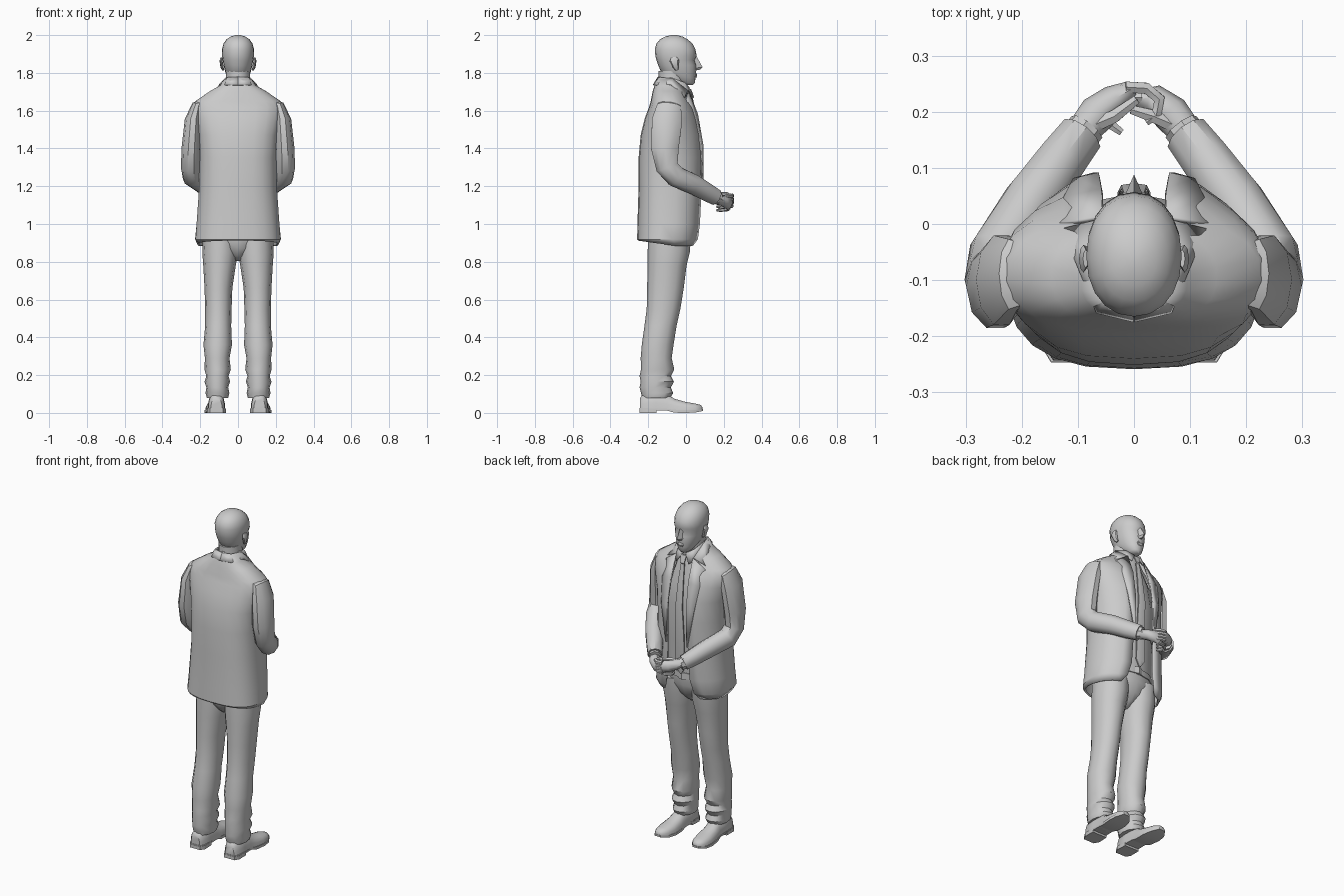
import bpy, bmesh, math
from mathutils import Vector

TAU = 2 * math.pi


def finish(name, bm, mirror=False, thick=0, angle=35):
    bmesh.ops.recalc_face_normals(bm, faces=bm.faces)
    me = bpy.data.meshes.new(name)
    bm.to_mesh(me)
    bm.free()
    for f in me.polygons:
        f.use_smooth = True
    me.set_sharp_from_angle(angle=math.radians(angle))
    ob = bpy.data.objects.new(name, me)
    bpy.context.collection.objects.link(ob)
    if thick:
        m = ob.modifiers.new("Thickness", 'SOLIDIFY')
        m.thickness, m.offset = thick, 0
    if mirror:
        ob.modifiers.new("Mirror", 'MIRROR')
    return ob


def loft(name, rings, closed=True, **kw):
    """Skin a list of equal-length point rings; closed rings get end caps."""
    bm = bmesh.new()
    vs = [[bm.verts.new(p) for p in r] for r in rings]
    n = len(rings[0])
    for a, b in zip(vs, vs[1:]):
        for i in range(n if closed else n - 1):
            j = (i + 1) % n
            bm.faces.new((a[i], a[j], b[j], b[i]))
    if closed:
        bm.faces.new(vs[0])
        bm.faces.new(vs[-1])
    return finish(name, bm, **kw)


def pw(v, p):
    return math.copysign(abs(v) ** p, v)


def slab(z, w, yb, yf, cx=0, p=1.0, n=12):
    """Horizontal rounded ring from half width and back / front depth."""
    yc, d = (yb + yf) / 2, (yf - yb) / 2
    return [(cx + w * pw(math.sin(TAU * i / n), p), yc + d * pw(math.cos(TAU * i / n), p), z)
            for i in range(n)]


def tube(name, pts, n=8, ref=(1, 0, 0), **kw):
    """Tube along (x, y, z, ra, rb) stations; ra lies along the ref direction."""
    c = [Vector(p[:3]) for p in pts]
    ref = Vector(ref)
    rings = []
    for i, p in enumerate(pts):
        t = (c[min(i + 1, len(c) - 1)] - c[max(i - 1, 0)]).normalized()
        u = (ref - t * t.dot(ref)).normalized()
        v = t.cross(u)
        rings.append([c[i] + u * p[3] * math.cos(TAU * k / n) + v * p[4] * math.sin(TAU * k / n)
                      for k in range(n)])
    return loft(name, rings, **kw)


# head and neck: z, half width, back y, front y
head = [(1.735, .022, -.02, .036), (1.748, .038, -.05, .047), (1.775, .055, -.10, .051),
        (1.80, .066, -.13, .054), (1.84, .076, -.147, .055), (1.868, .081, -.157, .046),
        (1.888, .084, -.162, .057), (1.925, .085, -.165, .05), (1.955, .077, -.157, .034),
        (1.978, .061, -.137, .008), (1.992, .04, -.11, -.018), (2.0, .014, -.078, -.048)]
loft("head", [slab(*r, p=.94, n=20) for r in head], angle=50)
loft("neck", [slab(1.64, .075, -.15, .0), slab(1.72, .064, -.143, -.005),
              slab(1.81, .064, -.145, .0)])
loft("nose", [[(-.008, .045, 1.882), (.008, .045, 1.882), (0, .059, 1.882)],
              [(-.019, .045, 1.825), (.019, .045, 1.825), (0, .088, 1.83)],
              [(-.012, .045, 1.815), (.012, .045, 1.815), (0, .072, 1.816)]])
tube("lips", [(0, .049, 1.776, .012, .006), (0, .053, 1.787, .022, .006), (0, .05, 1.798, .012, .006)])
tube("ear", [(.078, -.048, 1.815, .006, .008), (.085, -.054, 1.83, .008, .015),
             (.09, -.062, 1.865, .008, .025), (.086, -.062, 1.882, .005, .016)], mirror=True)

# open jacket: z, half width, back y, front y, half gap at front
rows = [(.885, .21, -.25, .05, .12), (.92, .223, -.254, .068, .095), (1.0, .216, -.252, .075, .075),
        (1.2, .202, -.246, .084, .068), (1.35, .202, -.246, .09, .064), (1.47, .212, -.235, .082, .062),
        (1.56, .232, -.213, .06, .06), (1.615, .238, -.192, .036, .058), (1.648, .222, -.182, .015, .056),
        (1.70, .145, -.172, -.005, .052), (1.73, .092, -.162, -.025, .05), (1.765, .069, -.15, -.045, .048)]


def jacket_row(z, w, yb, yf, gap, n=10):
    yc, d = (yb + yf) / 2, (yf - yb) / 2
    a0 = math.asin((gap / w) ** (1 / .85))
    half = []
    for i in range(n + 1):
        a = a0 + (math.pi - a0) * i / n
        p = .85 if a < math.pi / 2 else .75
        x, y = w * pw(math.sin(a), p), yc + d * pw(math.cos(a), 1 if z > 1.3 and p > .8 else p)
        lift = max(0, -y - .05) * .15 if z < .9 else 0
        half.append((x, y, z + lift))
    half[-1] = (0, half[-1][1], half[-1][2])
    return half + [(-x, y, z) for x, y, z in half[-2::-1]]


loft("jacket", [jacket_row(*r) for r in rows], closed=False, thick=.01, angle=30)

# collar and lapels
loft("jacket_collar",
     [[(0, -.148, 1.775), (.05, -.135, 1.775), (.068, -.07, 1.767), (.055, .008, 1.705)],
      [(0, -.172, 1.735), (.065, -.157, 1.735), (.097, -.08, 1.738), (.127, -.01, 1.665)]],
     closed=False, thick=.008, mirror=True)
loft("lapel",
     [[(.055, .012, 1.705), (.057, .06, 1.58), (.062, .088, 1.42), (.066, .088, 1.2)],
      [(.134, -.002, 1.648), (.124, .045, 1.56), (.108, .078, 1.42), (.071, .088, 1.2)]],
     closed=False, thick=.008, mirror=True)

# shirt, shirt collar, tie, belt
loft("shirt", [slab(.97, .165, -.19, .03), slab(1.2, .165, -.2, .04), slab(1.42, .17, -.2, .055),
               slab(1.56, .15, -.17, .035), slab(1.66, .09, -.15, .012), slab(1.72, .067, -.145, .0)])
loft("shirt_collar",
     [[(.0, -.146, 1.782), (.064, -.08, 1.775), (.05, -.01, 1.75), (.008, .014, 1.725)],
      [(.0, -.148, 1.73), (.07, -.08, 1.725), (.06, .012, 1.69), (.04, .033, 1.67)]],
     closed=False, thick=.006, mirror=True)
loft("tie", [slab(z, w, y - .014, y, n=6) for z, w, y in
             [(1.01, .004, .055), (1.05, .034, .06), (1.25, .031, .065), (1.42, .026, .073),
              (1.56, .02, .056), (1.665, .013, .037), (1.672, .015, .042), (1.715, .022, .027)]])
loft("belt", [slab(.975, .174, -.198, .037), slab(1.01, .174, -.198, .037)])
loft("belt_buckle", [slab(.972, .025, .028, .045, n=4, p=.5), slab(1.013, .025, .028, .045, n=4, p=.5)])

# sleeves, cuffs
tube("sleeve", [(.165, -.09, 1.65, .015, .045), (.216, -.09, 1.625, .03, .066),
                (.236, -.1, 1.55, .046, .084), (.247, -.112, 1.4, .052, .077),
                (.25, -.1, 1.3, .052, .062), (.24, -.055, 1.252, .056, .058),
                (.182, .04, 1.21, .052, .055), (.13, .112, 1.168, .046, .05),
                (.095, .158, 1.142, .042, .045)], n=10, mirror=True, angle=38)
tube("shirt_cuff", [(.105, .145, 1.146, .034, .037), (.084, .173, 1.137, .034, .036)], mirror=True)

# clasped hands, one resting over the other
UP = (0, 0, 1)
for s, dz, dy, label in ((-1, .008, .006, "upper"), (1, -.008, -.012, "lower")):
    tube(label + "_palm", [(s * x, y, z + dz, a, b) for x, y, z, a, b in
                           [(.092, .165, 1.138, .025, .029), (.065, .197, 1.13, .029, .034),
                            (.035, .222, 1.12, .036, .027), (.005, .234 + dy, 1.115, .036, .016)]],
         ref=UP, angle=50)
    for k in range(4):
        z, r = 1.143 + dz - k * .018, .0115 - k * .0006
        tube(f"{label}_finger_{k + 1}",
             [(s * .015, .238 + dy, z, r, r), (s * -.022, .236 + dy, z - .003, r, r),
              (s * -.045, .217 + dy, z - .006, r, r), (s * -.04, .188 + dy, z - .008, r * .9, r * .9),
              (s * -.022, .175 + dy, z - .008, r * .6, r * .6)], n=6, ref=UP, angle=50)
    tube(label + "_thumb", [(s * .068, .178, 1.143 + dz, .014, .015), (s * .035, .192, 1.15 + dz, .012, .013),
                            (s * -.005, .216 + dy, 1.152 + dz, .008, .009)], n=6, ref=UP, angle=50)

# trousers: z, inner x, outer x, back y, front y
loft("trouser_seat", [slab(.805, .02, -.13, -.06), slab(.83, .05, -.165, -.025), slab(.87, .12, -.19, .008),
                      slab(.93, .186, -.203, .03), slab(1.0, .17, -.195, .032)], angle=50)
leg = [(.95, .0, .186, -.2, .028), (.85, .001, .189, -.203, .02), (.78, .012, .184, -.203, .003),
       (.66, .03, .177, -.206, -.012), (.55, .034, .174, -.208, -.03), (.46, .036, .174, -.22, -.05),
       (.36, .032, .183, -.234, -.066), (.29, .045, .175, -.24, -.076), (.23, .038, .178, -.238, -.062),
       (.195, .05, .168, -.246, -.08), (.165, .042, .177, -.24, -.064), (.135, .052, .167, -.246, -.08),
       (.105, .046, .172, -.238, -.068), (.08, .052, .165, -.232, -.082)]
loft("trouser_leg", [slab(z, (o - i) / 2, b, f, cx=(o + i) / 2, p=.95, n=12) for z, i, o, b, f in leg],
     mirror=True, angle=38)


# shoes: y, centre x, half width, top z
def shoe_ring(y, cx, w, top, n=10):
    return [(cx + w * pw(math.cos(math.pi * i / (n - 1)), .8), y,
             .012 + (top - .012) * pw(math.sin(math.pi * i / (n - 1)), .8)) for i in range(n)]


shoe = [(-.243, .114, .03, .08), (-.225, .114, .044, .1), (-.16, .114, .046, .11), (-.1, .115, .046, .1),
        (-.06, .117, .05, .075), (0, .12, .053, .058), (.05, .123, .045, .05), (.078, .125, .028, .042),
        (.087, .126, .012, .03)]
loft("shoe", [shoe_ring(*r) for r in shoe], mirror=True, angle=45)


def sole(name, stations):
    loft(name, [[(c - w, y, b), (c + w, y, b), (c + w, y, t), (c - w, y, t)]
                for y, c, w, b, t in stations], mirror=True)


sole("shoe_sole", [(-.245, .114, .034, .012, .025), (-.22, .114, .049, .012, .025),
                   (-.1, .116, .045, .012, .022), (-.06, .118, .052, .001, .017), (0, .121, .056, 0, .014),
                   (.05, .124, .048, .002, .015), (.09, .126, .02, .01, .02)])
sole("shoe_heel", [(-.247, .114, .034, 0, .02), (-.22, .114, .05, 0, .02), (-.155, .115, .048, 0, .02)])
